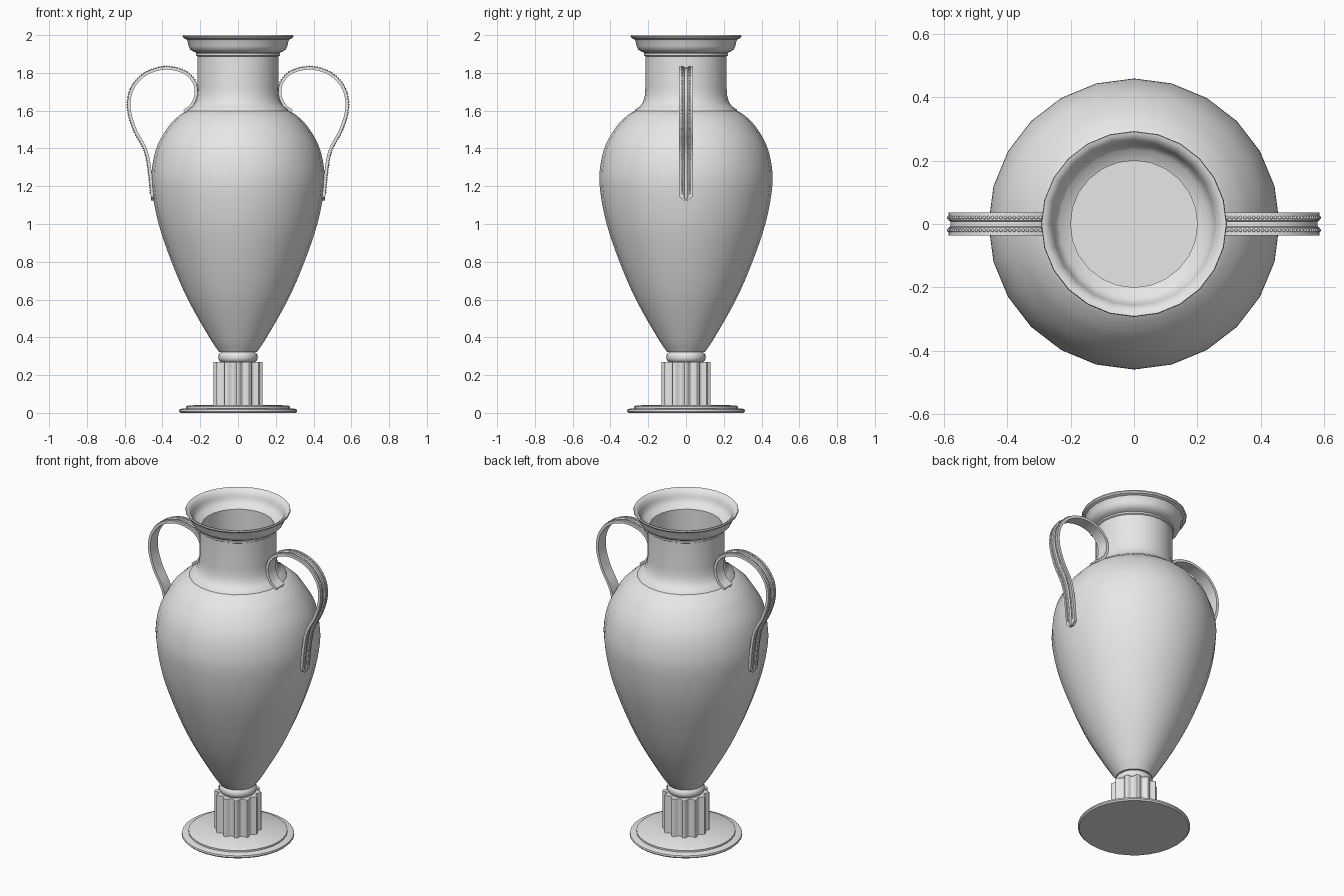
import bpy, bmesh, math
from mathutils import Vector

if "Cube" in bpy.data.objects:
    bpy.data.objects.remove(bpy.data.objects["Cube"], do_unlink=True)

grey = bpy.data.materials.new("plain grey")
grey.diffuse_color = (0.8, 0.8, 0.8, 1)
grey.use_nodes = True
grey.node_tree.nodes["Principled BSDF"].inputs["Base Color"].default_value = (0.8, 0.8, 0.8, 1)


def finish(name, bm, angle=35):
    bmesh.ops.remove_doubles(bm, verts=bm.verts, dist=0.0002)
    bmesh.ops.recalc_face_normals(bm, faces=bm.faces)
    mesh = bpy.data.meshes.new(name)
    bm.to_mesh(mesh)
    bm.free()
    mesh.materials.append(grey)
    obj = bpy.data.objects.new(name, mesh)
    bpy.context.collection.objects.link(obj)
    bpy.ops.object.select_all(action="DESELECT")
    bpy.context.view_layer.objects.active = obj
    obj.select_set(True)
    bpy.ops.object.shade_smooth_by_angle(angle=math.radians(angle))
    return obj


def smooth_path(points, steps):
    """Smooth curve through the given points."""
    pts = [Vector(p) for p in points]
    pts = [2 * pts[0] - pts[1]] + pts + [2 * pts[-1] - pts[-2]]
    out = []
    for a, b, c, d in zip(pts, pts[1:], pts[2:], pts[3:]):
        for i in range(steps):
            t = i / steps
            out.append(0.5 * (2 * b + (c - a) * t + (2 * a - 5 * b + 4 * c - d) * t * t
                              + (3 * b - a - 3 * c + d) * t ** 3))
    return out + [pts[-2]]


def lathe(name, profile, sides=24):
    """Turn a (radius, height) profile around the vertical axis."""
    bm = bmesh.new()
    verts = [bm.verts.new((r, 0, z)) for r, z in profile]
    edges = [bm.edges.new(pair) for pair in zip(verts, verts[1:])]
    bmesh.ops.spin(bm, geom=verts + edges, cent=(0, 0, 0), axis=(0, 0, 1),
                   angle=math.tau, steps=sides)
    return finish(name, bm)


# Stepped round base
lathe("base", [(0, 0), (0.305, 0), (0.313, 0.008), (0.311, 0.018), (0.3, 0.022),
               (0.275, 0.024), (0.275, 0.034), (0.265, 0.04), (0, 0.044)], 32)

# Fluted column with concave grooves
bm = bmesh.new()
flutes, per = 12, 8
ring = []
for i in range(flutes * per):
    t = (i % per) / per
    groove = math.sin(math.pi * (t - 0.2) / 0.8) if t > 0.2 else 0
    r = 0.13 - 0.024 * groove
    a = math.tau * (i - 0.1 * per) / (flutes * per)
    ring.append(bm.verts.new((r * math.cos(a), r * math.sin(a), 0.04)))
disc = bm.faces.new(ring)
top = bmesh.ops.extrude_face_region(bm, geom=[disc])["geom"]
bmesh.ops.translate(bm, vec=(0, 0, 0.23), verts=[v for v in top if isinstance(v, bmesh.types.BMVert)])
finish("fluted_column", bm, 40)

# Rounded collar between column and body
lathe("collar", [(0, 0.265)] + [(0.082 + 0.023 * math.cos(a), 0.295 + 0.028 * math.sin(a))
                                for a in [math.pi * (i / 8 - 0.5) for i in range(9)]] + [(0, 0.325)])

# Egg-shaped body
body_curve = smooth_path([(0.1, 0.322), (0.152, 0.4), (0.265, 0.6), (0.352, 0.8), (0.42, 1.0),
                          (0.455, 1.18), (0.455, 1.3), (0.425, 1.42), (0.365, 1.52),
                          (0.31, 1.575), (0.27, 1.6)], 4)
lathe("body", [(0, 0.32)] + [tuple(p) for p in body_curve] + [(0, 1.6)])

# Neck, flared lip and hollow mouth
lathe("neck_and_lip", [(0.272, 1.598), (0.268, 1.607), (0.245, 1.622), (0.228, 1.645), (0.218, 1.68),
                       (0.215, 1.72), (0.215, 1.888), (0.222, 1.892), (0.222, 1.902),
                       (0.217, 1.906), (0.235, 1.912), (0.253, 1.924), (0.262, 1.942),
                       (0.267, 1.968), (0.273, 1.978), (0.288, 1.984), (0.293, 1.992),
                       (0.291, 2.0), (0.281, 1.998), (0.265, 1.985), (0.256, 1.96),
                       (0.25, 1.938), (0.235, 1.92), (0.2, 1.905), (0.2, 1.605), (0, 1.605)])

# Strap handles: two raised rails with a channel between, and rows of beads
handle_curve = smooth_path([(0.285, 1.597), (0.245, 1.63), (0.222, 1.69), (0.235, 1.755), (0.29, 1.806),
                            (0.39, 1.825), (0.495, 1.79), (0.562, 1.71), (0.576, 1.61),
                            (0.545, 1.5), (0.488, 1.39), (0.465, 1.27), (0.452, 1.125)], 8)
section = [(-0.036, -0.008), (-0.036, 0.008), (-0.011, 0.008), (-0.008, 0.002),
           (0.008, 0.002), (0.011, 0.008), (0.036, 0.008), (0.036, -0.008)]


def outward(i):
    d = handle_curve[min(i + 1, len(handle_curve) - 1)] - handle_curve[max(i - 1, 0)]
    return Vector((-d.y, d.x)).normalized()


def handle(side, name):
    bm = bmesh.new()
    rings = []
    for i, p in enumerate(handle_curve):
        n = outward(i)
        # round off the lower tip
        gap = min(1, (p.y - 1.125) / 0.03)
        w = 0.3 + 0.7 * math.sqrt(max(0, gap * (2 - gap)))
        rings.append([bm.verts.new((side * (p.x + n.x * h), y * w, p.y + n.y * h)) for y, h in section])
    count = len(section)
    for a, b in zip(rings, rings[1:]):
        for k in range(count):
            m = (k + 1) % count
            bm.faces.new((a[k], a[m], b[m], b[k]))
    bm.faces.new(rings[0])
    bm.faces.new(rings[-1])
    finish(name + "_handle", bm)

    # evenly spaced beads along both rails
    bm = bmesh.new()
    spacing, travelled = 0.0135, 0.0
    for i in range(len(handle_curve) - 3):
        p, q = handle_curve[i], handle_curve[i + 1]
        length = (q - p).length
        while travelled < length:
            c = p.lerp(q, travelled / length) + outward(i) * 0.008
            for y in (-0.02, 0.02):
                beads = bmesh.ops.create_icosphere(bm, subdivisions=1, radius=0.006)["verts"]
                bmesh.ops.translate(bm, verts=beads, vec=(side * c.x, y, c.y))
            travelled += spacing
        travelled -= length
    finish(name + "_handle_beads", bm, 60)


for side, name in ((1, "left"), (-1, "right")):
    handle(side, name)
